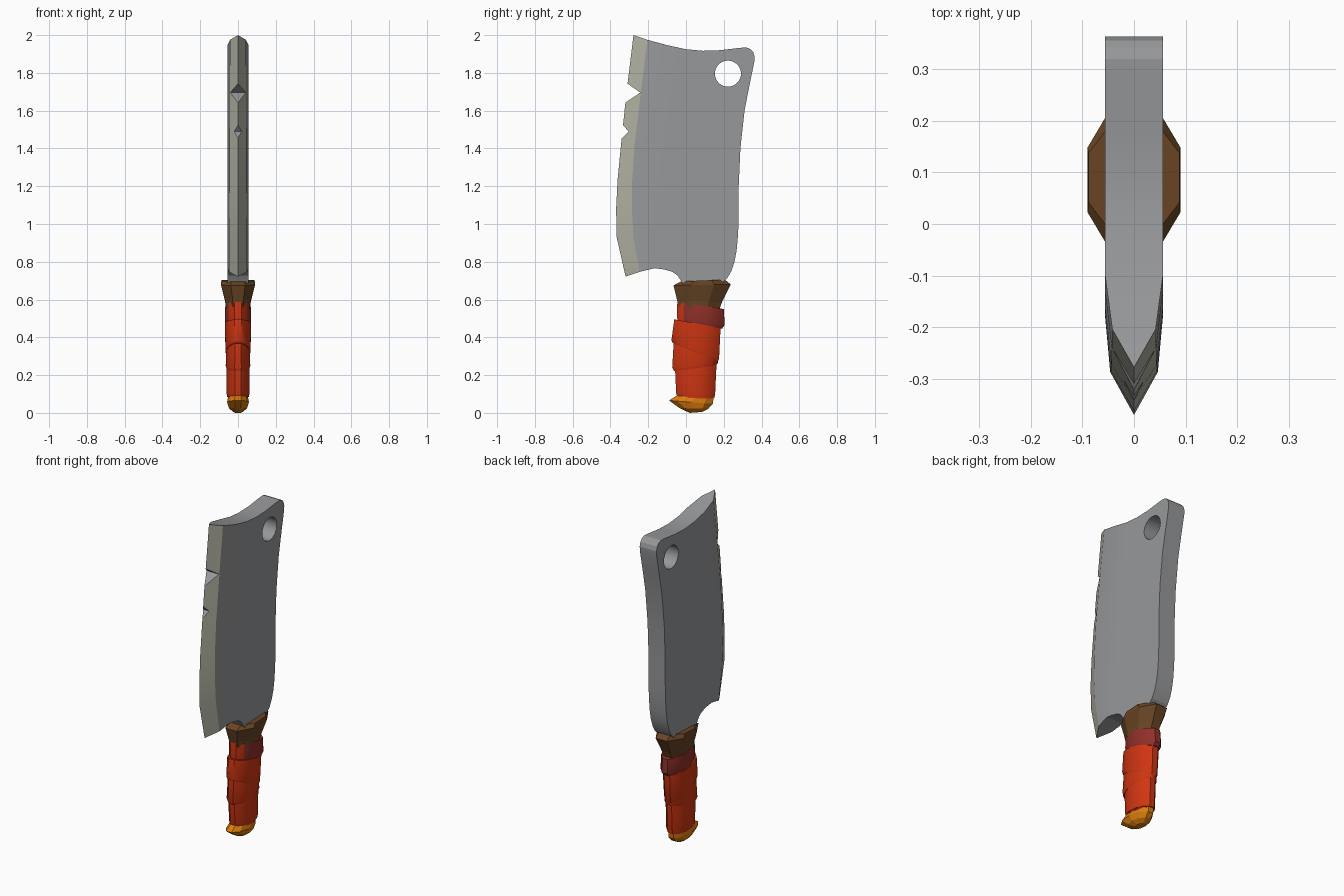
import bpy, bmesh, math
from mathutils import Vector

if "Cube" in bpy.data.objects:
    bpy.data.objects.remove(bpy.data.objects["Cube"])


def material(name, rgb):
    m = bpy.data.materials.new(name)
    m.diffuse_color = (*rgb, 1)
    m.use_nodes = True
    m.node_tree.nodes["Principled BSDF"].inputs["Base Color"].default_value = m.diffuse_color
    return m


STEEL = material("steel grey", (0.31, 0.315, 0.325))
EDGE = material("pale ground edge", (0.45, 0.45, 0.37))
RED = material("orange red wrap", (0.63, 0.036, 0.006))
DARK = material("dark red wrap", (0.28, 0.03, 0.022))
BROWN = material("brown guard", (0.14, 0.06, 0.018))
AMBER = material("amber pommel", (0.70, 0.20, 0.004))


def finish(name, bm, mats, angle=None):
    bmesh.ops.recalc_face_normals(bm, faces=bm.faces)
    me = bpy.data.meshes.new(name)
    bm.to_mesh(me)
    bm.free()
    for m in mats:
        me.materials.append(m)
    ob = bpy.data.objects.new(name, me)
    bpy.context.collection.objects.link(ob)
    if angle:
        smooth(ob, angle)
    return ob


def smooth(ob, angle):
    bpy.ops.object.select_all(action='DESELECT')
    bpy.context.view_layer.objects.active = ob
    ob.select_set(True)
    bpy.ops.object.shade_smooth_by_angle(angle=math.radians(angle))


def prism(name, pts, hx):
    """Extrude a y-z outline symmetrically along x."""
    bm = bmesh.new()
    a, b = [[bm.verts.new((s * hx, y, z)) for y, z in pts] for s in (-1, 1)]
    bm.faces.new(a)
    bm.faces.new(b)
    for i in range(len(pts)):
        j = (i + 1) % len(pts)
        bm.faces.new((a[i], a[j], b[j], b[i]))
    return finish(name, bm, [])


def loft(name, rings, mats, n=12, angle=None, rule=None):
    """Skin rings given as (front y, back y, half width, front z, back z)."""
    bm = bmesh.new()
    loops = []
    for y0, y1, hx, z0, z1 in rings:
        loop = []
        for i in range(n):
            t = 2 * math.pi * (i + 0.5) / n
            k = 1 / math.cos(math.pi / n)
            f = 0.5 + 0.5 * k * math.cos(t)
            loop.append(bm.verts.new((hx * k * math.sin(t), y0 + (y1 - y0) * f, z0 + (z1 - z0) * f)))
        loops.append(loop)
    for a, b in zip(loops, loops[1:]):
        for i in range(n):
            j = (i + 1) % n
            bm.faces.new((a[i], a[j], b[j], b[i]))
    bm.faces.new(loops[0])
    bm.faces.new(loops[-1])
    if rule:
        for f in bm.faces:
            f.material_index = rule(f.calc_center_median())
    return finish(name, bm, mats, angle)


# Blade: cutting edge, bevel line and taper line, then the thick back outline
edge = [(-.278, 2.0), (-.317, 1.68), (-.343, 1.43), (-.362, 1.236), (-.37, 1.08), (-.367, .93), (-.32, .722)]
bevel = [(-.204, 1.975), (-.24, 1.69), (-.272, 1.42), (-.285, 1.23), (-.287, 1.08), (-.278, .93), (-.245, .747)]
taper = [(-.10, 1.947), (-.13, 1.69), (-.162, 1.42), (-.175, 1.23), (-.18, 1.08), (-.178, .93), (-.165, .766)]
back = [(-.12, .76), (-.075, .748), (-.045, .728), (-.02, .69), (0, .64), (.17, .64), (.193, .69), (.22, .715), (.24, .75),
        (.257, .80), (.268, .86), (.276, .95), (.279, 1.05), (.279, 1.2), (.288, 1.4), (.31, 1.6), (.335, 1.73),
        (.362, 1.86), (.363, 1.885), (.356, 1.91), (.342, 1.926), (.32, 1.934), (.29, 1.933), (.18, 1.92),
        (.09, 1.917), (0, 1.925)]
bm = bmesh.new()
n = len(edge)
E = [bm.verts.new((0, y, z)) for y, z in edge]
sides = []
for s in (-1, 1):
    B = [bm.verts.new((s * (.042 + .006 * i / (n - 1)), *p)) for i, p in enumerate(bevel)]
    T = [bm.verts.new((s * .056, *p)) for p in taper]
    K = [bm.verts.new((s * .056, *p)) for p in back]
    for i in range(n - 1):
        bm.faces.new((E[i], E[i + 1], B[i + 1], B[i])).material_index = 1
        bm.faces.new((B[i], B[i + 1], T[i + 1], T[i]))
    bm.faces.new(T + K)
    sides.append((B, [T[-1]] + K + [T[0]]))
(B0, R0), (B1, R1) = sides
for i in range(len(R0) - 1):
    bm.faces.new((R0[i], R0[i + 1], R1[i + 1], R1[i]))
for k, r in ((0, -1), (-1, 0)):
    bm.faces.new((E[k], B0[k], B1[k]))
    bm.faces.new((B0[k], R0[r], R1[r], B1[k]))
blade = finish("blade", bm, [STEEL, EDGE])


# Hanging hole and the two chips in the edge
def chip(name, apex, a, b):
    v = Vector(apex)
    return prism(name, [v, v + 2.5 * (Vector(a) - v), v + 2.5 * (Vector(b) - v)], .2)


hole = [(.222 + .069 * math.cos(i * math.pi / 18), 1.796 + .069 * math.sin(i * math.pi / 18)) for i in range(36)]
cutters = [prism("hole_cutter", hole, .2),
           chip("large_chip_cutter", (-.242, 1.696), (-.31, 1.743), (-.32, 1.643)),
           chip("small_chip_cutter", (-.304, 1.49), (-.336, 1.527), (-.342, 1.452))]
bpy.context.view_layer.objects.active = blade
for c in cutters:
    c.hide_render = True
    m = blade.modifiers.new(c.name, 'BOOLEAN')
    m.operation, m.object, m.solver = 'DIFFERENCE', c, 'EXACT'
    bpy.ops.object.modifier_apply(modifier=m.name)
for c in cutters:
    bpy.data.objects.remove(c)
smooth(blade, 15)

# Flared guard
loft("guard", [(-.04, .17, .062, .56, .53), (-.048, .19, .068, .60, .585), (-.066, .237, .09, .675, .68),
               (-.026, .205, .088, .696, .706)], [BROWN], n=8)

# Grip core and overlapping wrap bands
loft("grip_core", [(-.04, .145, .054, .08, .075), (-.04, .175, .058, .56, .53)], [RED], angle=40)
loft("wrap_top", [(-.045, .19, .064, .49, .445), (-.048, .205, .07, .51, .465), (-.046, .20, .067, .588, .55)],
     [RED, DARK], angle=40, rule=lambda c: 1 if c.y > 0.0 else 0)
loft("wrap_upper", [(-.07, .165, .062, .37, .27), (-.077, .175, .066, .385, .285), (-.062, .183, .07, .495, .45)],
     [RED], angle=40)
loft("wrap_middle", [(-.064, .158, .06, .222, .25), (-.073, .168, .065, .24, .262), (-.064, .17, .06, .39, .34)],
     [RED], angle=40)
loft("wrap_lower", [(-.048, .15, .057, .09, .08), (-.052, .154, .06, .105, .095), (-.058, .163, .06, .235, .29)],
     [RED], angle=40)

# Pommel with a lip towards the front
loft("pommel", [(.02, .085, .02, 0, .005), (-.034, .118, .045, .025, .022), (-.09, .142, .055, .066, .048),
                (-.048, .146, .05, .092, .078)], [AMBER], n=10)
